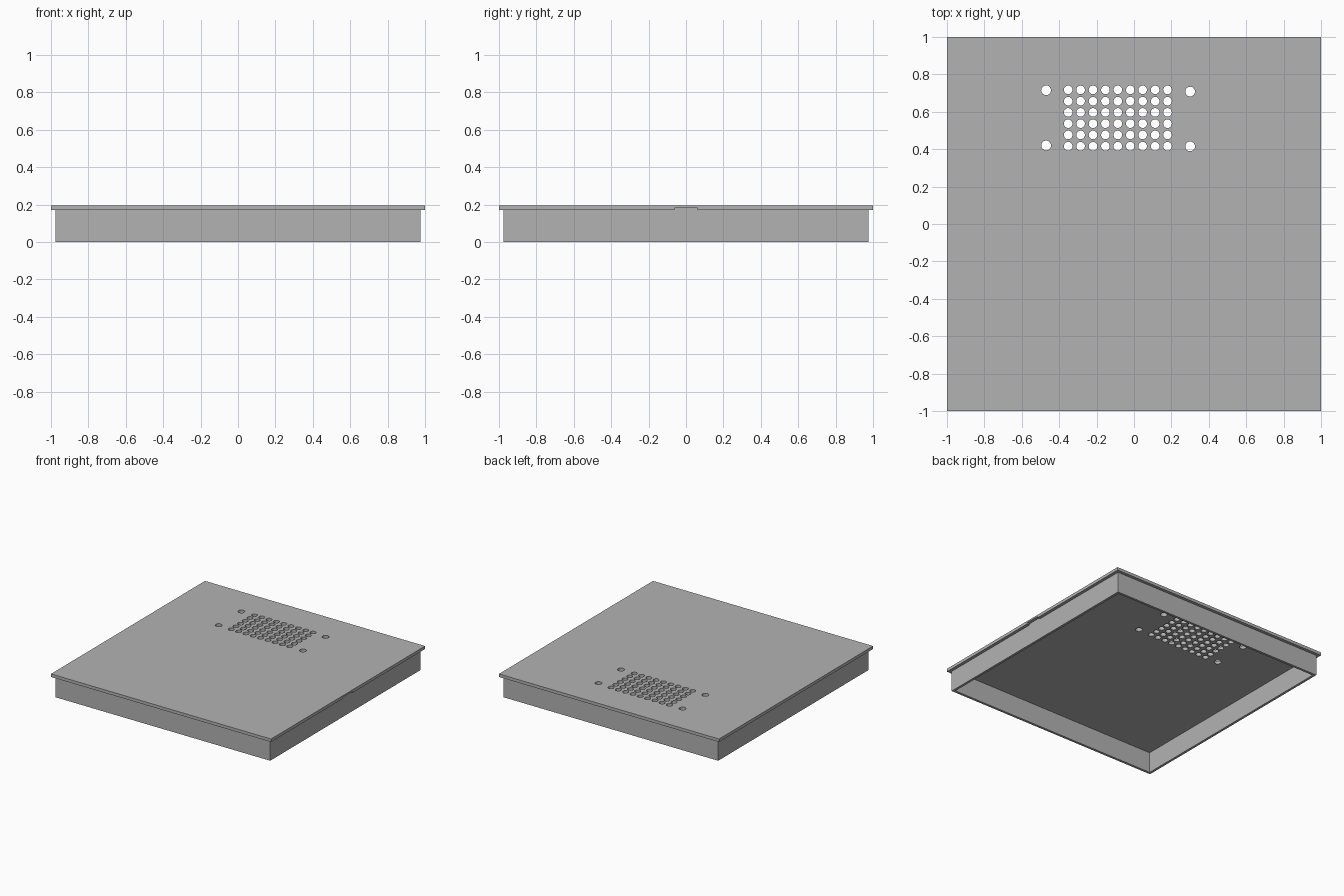
import bpy
import bmesh
from mathutils import Matrix, Vector

cube = bpy.data.objects.get("Cube")
if cube:
    bpy.data.objects.remove(cube, do_unlink=True)

WALL_HALF, WALL_THICK = 0.975, 0.02
LID_BOTTOM, LID_TOP = 0.17, 0.195

# One plain grey metal
grey = bpy.data.materials.new("grey_metal")
grey.use_nodes = True
color = (0.45, 0.45, 0.45, 1)
grey.diffuse_color = color
grey.node_tree.nodes["Principled BSDF"].inputs["Base Color"].default_value = color


def add_box(bm, low, high):
    low, high = Vector(low), Vector(high)
    place = Matrix.Translation((low + high) / 2) @ Matrix.Diagonal((*(high - low), 1))
    bmesh.ops.create_cube(bm, size=1, matrix=place)


def add_pin(bm, x, y, radius):
    bmesh.ops.create_cone(bm, cap_ends=True, segments=24, radius1=radius, radius2=radius,
                          depth=0.1, matrix=Matrix.Translation((x, y, LID_TOP)))


def finish(name, bm):
    mesh = bpy.data.meshes.new(name)
    bm.to_mesh(mesh)
    bm.free()
    mesh.materials.append(grey)
    obj = bpy.data.objects.new(name, mesh)
    bpy.context.collection.objects.link(obj)
    return obj


def cut(target, cutter):
    mod = target.modifiers.new("cut", 'BOOLEAN')
    mod.operation = 'DIFFERENCE'
    mod.solver = 'EXACT'
    mod.object = cutter
    cutter.hide_render = True
    bpy.context.view_layer.objects.active = target
    bpy.ops.object.modifier_apply(modifier=mod.name)
    bpy.data.objects.remove(cutter, do_unlink=True)


# Overhanging lid plate
bm = bmesh.new()
add_box(bm, (-1, -1, LID_BOTTOM), (1, 1, LID_TOP))
lid = finish("lid_plate", bm)

# Vent grid, four screw holes and the shallow finger notch under the left edge
bm = bmesh.new()
for col in range(9):
    for row in range(6):
        add_pin(bm, -0.352 + col * 0.0664, 0.416 + row * 0.0602, 0.023)
for x, y in ((-0.47, 0.715), (-0.47, 0.42), (0.3, 0.708), (0.3, 0.415)):
    add_pin(bm, x, y, 0.026)
add_box(bm, (WALL_HALF, -0.062, LID_BOTTOM - 0.05), (1.05, 0.062, 0.181))
cut(lid, finish("lid_cutter", bm))

# Skirt: open square frame below the lid
bm = bmesh.new()
add_box(bm, (-WALL_HALF, -WALL_HALF, 0), (WALL_HALF, WALL_HALF, LID_BOTTOM))
skirt = finish("skirt_walls", bm)
inner = WALL_HALF - WALL_THICK
bm = bmesh.new()
add_box(bm, (-inner, -inner, -0.1), (inner, inner, LID_BOTTOM + 0.1))
cut(skirt, finish("skirt_cutter", bm))
